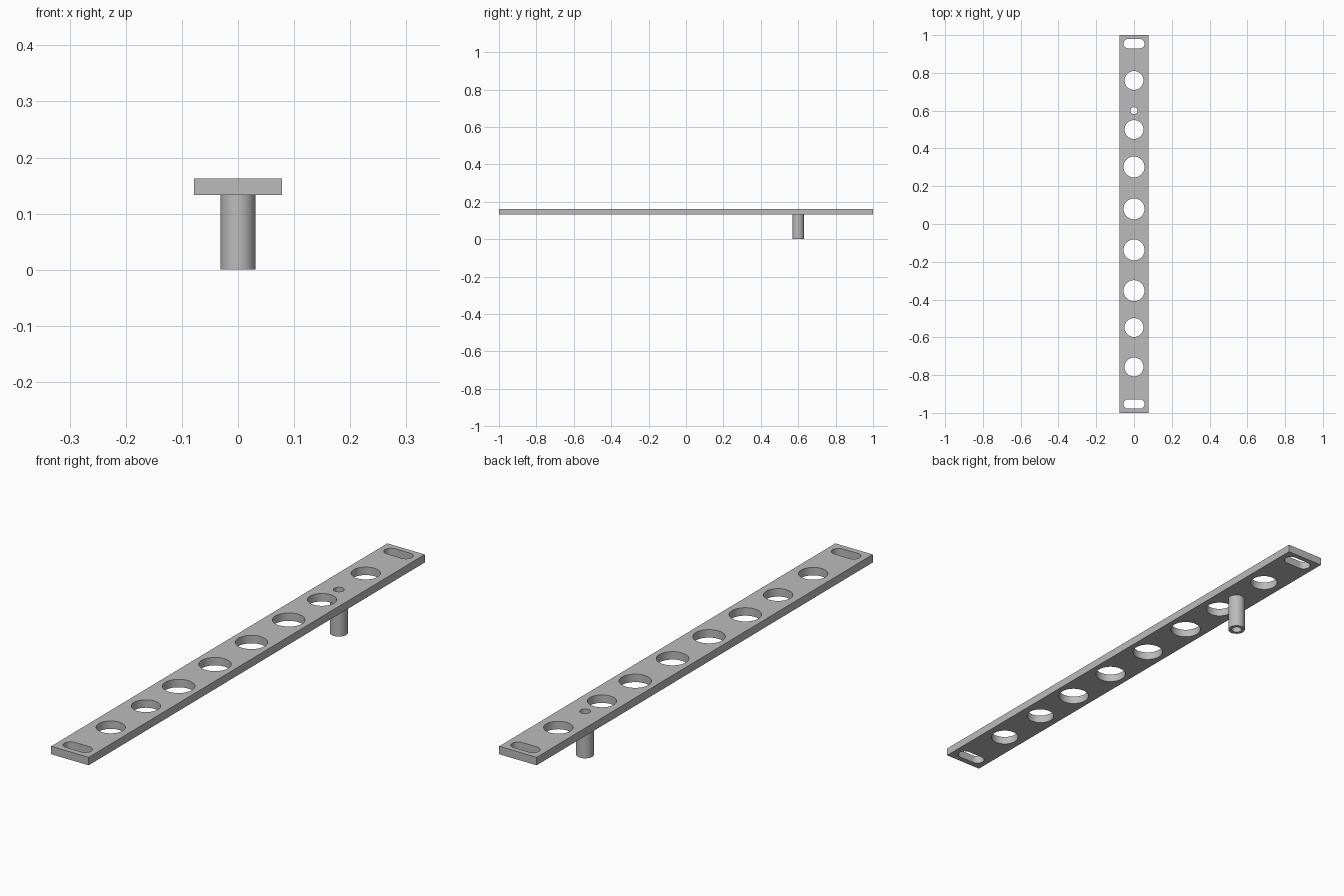
import bpy, bmesh
from math import sin, cos, pi, radians

if "Cube" in bpy.data.objects:
    bpy.data.objects.remove(bpy.data.objects["Cube"], do_unlink=True)

HALF_WIDTH = 0.078
PLATE_BOTTOM, PLATE_TOP = 0.133, 0.163
POST_Y, POST_R, BORE_R = 0.6, 0.031, 0.0185

grey = bpy.data.materials.new("plain grey")
grey.use_nodes = True
colour = (0.5, 0.5, 0.5, 1)
grey.diffuse_color = colour
grey.node_tree.nodes["Principled BSDF"].inputs["Base Color"].default_value = colour


def round_outline(y, r, reach=0.0, steps=48):
    """Circle, or a slot along x when reach is above zero."""
    pts = []
    for side in (1, -1):
        for i in range(steps // 2 + 1):
            a = -pi / 2 + 2 * pi * i / steps
            pts.append((side * (reach + r * cos(a)), y + side * r * sin(a)))
    return pts if reach else [p for i, p in enumerate(pts) if i not in (steps // 2, steps + 1)]


def extruded(name, outlines, z0, z1):
    """Solid from an outer outline and the holes inside it."""
    curve = bpy.data.curves.new(name, "CURVE")
    curve.dimensions = "2D"
    curve.fill_mode = "BOTH"
    curve.extrude = (z1 - z0) / 2
    for pts in outlines:
        spline = curve.splines.new("POLY")
        spline.points.add(len(pts) - 1)
        for point, (x, y) in zip(spline.points, pts):
            point.co = (x, y, 0, 1)
        spline.use_cyclic_u = True
    obj = bpy.data.objects.new(name, curve)
    bpy.context.collection.objects.link(obj)
    bpy.ops.object.select_all(action="DESELECT")
    obj.select_set(True)
    bpy.context.view_layer.objects.active = obj
    bpy.ops.object.convert(target="MESH")
    obj = bpy.context.object

    # Join walls to caps and tidy the normals
    bm = bmesh.new()
    bm.from_mesh(obj.data)
    bmesh.ops.translate(bm, verts=bm.verts, vec=(0, 0, (z0 + z1) / 2))
    bmesh.ops.remove_doubles(bm, verts=bm.verts, dist=0.00005)
    bmesh.ops.recalc_face_normals(bm, faces=bm.faces)
    bm.to_mesh(obj.data)
    bm.free()
    obj.data.materials.clear()
    obj.data.materials.append(grey)
    bpy.ops.object.shade_smooth_by_angle(angle=radians(30))
    return obj


# Flat bar with lightening holes, end slots and the post bore
bar = [(-HALF_WIDTH, -1), (HALF_WIDTH, -1), (HALF_WIDTH, 1), (-HALF_WIDTH, 1)]
holes = [round_outline(y, 0.05) for y in (0.76, 0.5, -0.548, -0.757)]
holes += [round_outline(y, 0.0555) for y in (0.302, 0.08, -0.137, -0.353)]
slots = [round_outline(y, 0.025, 0.031) for y in (0.955, -0.953)]
bore = round_outline(POST_Y, BORE_R)
extruded("slotted_bar", [bar, bore] + holes + slots, PLATE_BOTTOM, PLATE_TOP)

# Hollow post under the bar
extruded("hollow_post", [round_outline(POST_Y, POST_R), bore], 0, PLATE_BOTTOM)
